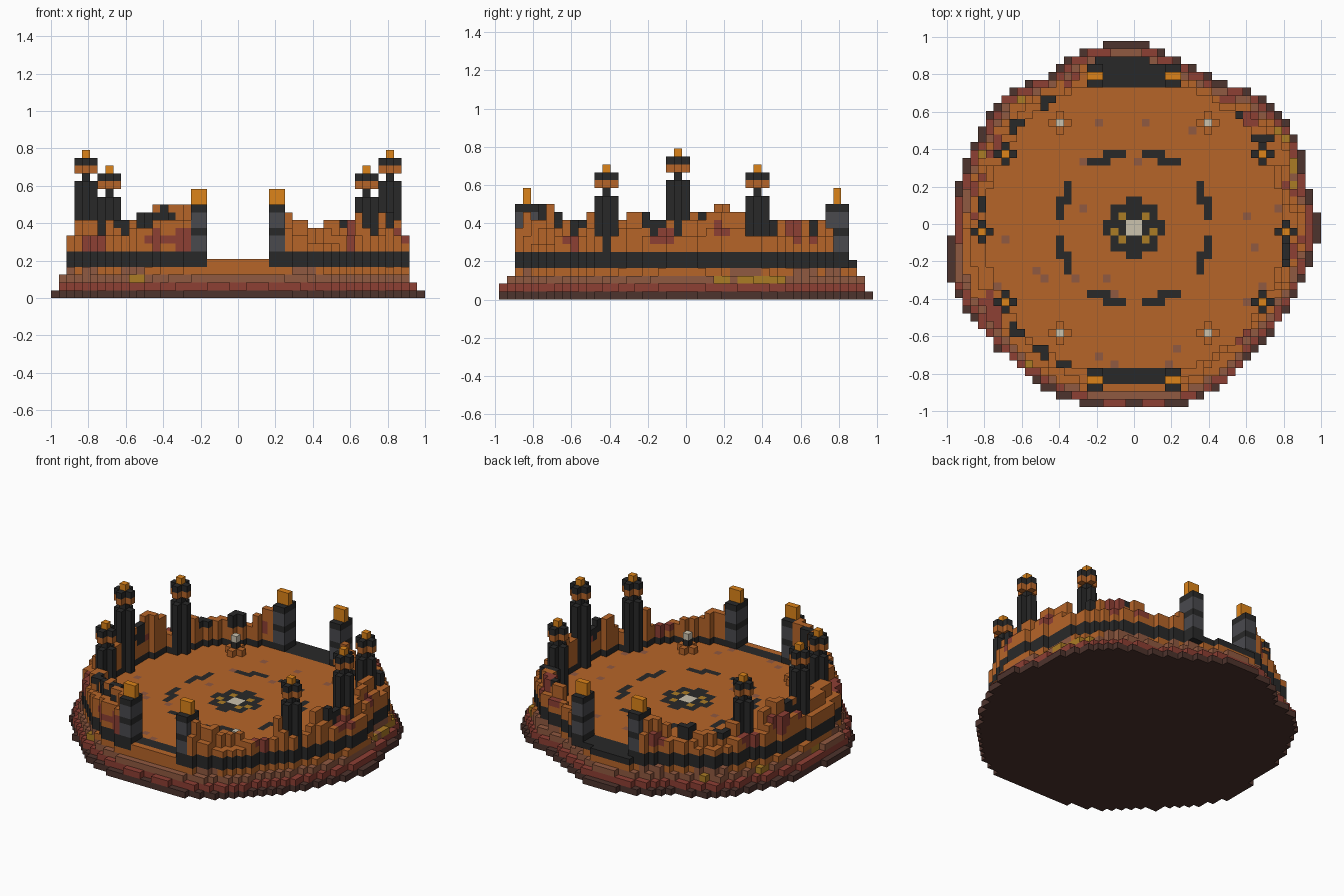
import bpy, bmesh, math, random
from mathutils import Vector

random.seed(7)
U = 1 / 24          # edge length of one block
if "Cube" in bpy.data.objects:
    bpy.data.objects.remove(bpy.data.objects["Cube"], do_unlink=True)

# Palette
PALETTE = {
    "clay_orange": (0.47, 0.13, 0.022), "charcoal": (0.022, 0.022, 0.022),
    "slate_grey": (0.068, 0.068, 0.076), "dark_brown": (0.075, 0.033, 0.026),
    "maroon": (0.27, 0.05, 0.034), "dusty_brown": (0.28, 0.1, 0.052),
    "old_gold": (0.41, 0.2, 0.018), "lamp_orange": (0.72, 0.23, 0.01),
    "pale_stone": (0.6, 0.54, 0.42)}
NAMES = list(PALETTE)
MATS = []
for name, rgb in PALETTE.items():
    m = bpy.data.materials.new(name)
    m.use_nodes = True
    m.diffuse_color = (*rgb, 1)
    bsdf = m.node_tree.nodes["Principled BSDF"]
    bsdf.inputs["Base Color"].default_value = (*rgb, 1)
    bsdf.inputs["Roughness"].default_value = 0.9
    MATS.append(m)

SIDES = [Vector(s) for s in ((1, 0, 0), (-1, 0, 0), (0, 1, 0), (0, -1, 0), (0, 0, 1), (0, 0, -1))]
taken = set()       # blocks already used by towers and posts


def build(name, cells):
    """Make one block-built object from {(i, j, k): colour}, skipping buried faces."""
    bm = bmesh.new()
    corners = {}

    def vert(p):
        key = tuple(round(c) for c in p)
        if key not in corners:
            corners[key] = bm.verts.new((key[0] * U, (key[1] - 0.5) * U, key[2] * U))
        return corners[key]

    for cell, colour in cells.items():
        mid = Vector(cell) + Vector((0.5, 0.5, 0.5))
        for n in SIDES:
            if tuple(int(a + b) for a, b in zip(cell, n)) in cells:
                continue
            a = Vector((n.y, n.z, n.x)) / 2
            b = n.cross(a)
            c = mid + n / 2
            f = bm.faces.new([vert(c + s * a + t * b) for s, t in ((1, 1), (-1, 1), (-1, -1), (1, -1))])
            f.material_index = NAMES.index(colour)
    mesh = bpy.data.meshes.new(name)
    bm.to_mesh(mesh)
    bm.free()
    for m in MATS:
        mesh.materials.append(m)
    bpy.context.collection.objects.link(bpy.data.objects.new(name, mesh))
    taken.update(cells)


# Watchtowers: plus-shaped shaft, thin neck, banded crown, lantern cap
PLUS = ((0, 0), (1, 0), (-1, 0), (0, 1), (0, -1))


def tower(name, ci, cj, shaft):
    cells = {}
    for di, dj in PLUS:
        for k in range(4, shaft):
            cells[ci + di, cj + dj, k] = "charcoal"
        cells[ci + di, cj + dj, shaft + 1] = "clay_orange"
        cells[ci + di, cj + dj, shaft + 2] = "charcoal"
    cells[ci, cj, shaft] = "charcoal"
    cells[ci, cj, shaft + 3] = "lamp_orange"
    build(name, cells)


# Gate posts: banded stone with a lamp on top
def gate_post(name, ci, cj):
    cells = {}
    for di in (0, 1):
        for dj in (-1, 0, 1):
            for k in range(4, 12):
                grey = k in (6, 7, 9, 10)
                cells[ci + di, cj + dj, k] = "slate_grey" if grey else "charcoal"
        for k in (12, 13):
            cells[ci + di, cj, k] = "lamp_orange"
    build(name, cells)


# Floor lamps: cross foot, short stem, pale light
def floor_lamp(name, ci, cj):
    cells = {(ci + di, cj + dj, 5): "clay_orange" for di, dj in PLUS}
    cells[ci, cj, 6] = "charcoal"
    cells[ci, cj, 7] = "pale_stone"
    build(name, cells)


for side, m in (("left", 1), ("right", -1)):
    tower(f"{side}_middle_tower", 19 if m > 0 else -20, -1, 15)
    for end, back in (("back", True), ("front", False)):
        tower(f"{side}_{end}_tower", 16 if m > 0 else -17, 9 if back else -10, 13)
        gate_post(f"{side}_{end}_gate_post", 4 if m > 0 else -6, 19 if back else -20)
        floor_lamp(f"{side}_{end}_floor_lamp", 9 if m > 0 else -10, 13 if back else -14)


def sample(table, angle):
    """Read a value from a table spaced evenly around the circle."""
    t = (angle % 360) / 360 * len(table)
    i = int(t) % len(table)
    return table[i] + (table[(i + 1) % len(table)] - table[i]) * (t - int(t))


def fold(n):
    return n if n >= 0 else -n - 1


# Outline radius and wall height, every 15 degrees from +x
OUTLINE = [.99, .955, 1, .985, .905, .93, 1, .99, .935, 1, .96, .97,
           .97, 1.03, .99, .97, .98, .98, .955, .98, .97, .92, .93, .955]
HEIGHT = [10, 11, 10, 10, 9.6, 11, 11, 11, 10, 9, 10, 12,
          10, 10, 10.6, 9.6, 12, 12, 11, 11, 9, 10, 11, 10.6]
GRID = []
for i in range(-24, 24):
    for j in range(-23, 24):
        x, y = i + 0.5, j + 0.5
        angle = math.degrees(math.atan2(y, x))
        GRID.append((i, j, math.hypot(x, y), angle, sample(OUTLINE, angle) * 24))


def patches(angles, radius, heights):
    """Blob centres placed around the wall."""
    return [Vector((radius * math.cos(math.radians(a)), radius * math.sin(math.radians(a)),
                    random.uniform(*heights))) for a in angles]


def in_patch(cell, blobs, size):
    return any((Vector(cell) + Vector((0.5, 0.5, 0)) - c).length < size for c in blobs)


# Stepped rock base, one colour per layer
base = {}
gold_spots = patches([random.uniform(0, 360) for _ in range(12)], 22, (2, 2))
dusty_spots = patches([random.uniform(0, 360) for _ in range(12)], 21.5, (3, 3))
for i, j, r, a, edge in GRID:
    for k, inset in enumerate((0, 0.5, 1.2, 1.7)):
        if r <= edge - inset:
            colour = ("dark_brown", "maroon", "dusty_brown", "clay_orange")[k]
            if k == 2 and in_patch((i, j, k), gold_spots, 1.1):
                colour = "old_gold"
            elif k == 3 and in_patch((i, j, k), dusty_spots, 1.9):
                colour = "dusty_brown"
            base[i, j, k] = colour
build("rock_base", base)


# Floor with a ring of dashes, a centre emblem and dark gate thresholds
def floor_colour(i, j):
    p, q = sorted((fold(i), fold(j)))
    if q == 0:
        return "pale_stone"
    if (p, q) == (1, 1) or (p == 0 and q == 2 and fold(i) == 2 and j < 0):
        return "old_gold"
    if q <= 2 or (q == 3 and p == 0):
        return "charcoal"
    if (q == 9 and 1 <= p <= 3) or (q == 8 and 3 <= p <= 5):
        return "charcoal"
    if fold(i) <= 5 and (18 <= j <= 21 or -20 <= j <= -19):
        return "charcoal"
    return "dusty_brown" if random.random() < 0.018 else "clay_orange"


INNER = 19.2
floor, wall = {}, {}
red = patches([random.uniform(0, 360) for _ in range(18)], 21, (6.5, 9))
dark = patches((124, 138, 60, 47, 33, 222, 232, 242, 307, 315, 172, 350), 19.6, (8.5, 10.5))
for i, j, r, a, edge in GRID:
    gate = fold(i) <= 5 and abs(j) > 15
    outer = min(22.2, edge - 1.8)
    if r < INNER or (gate and r <= outer):
        floor[i, j, 4] = floor_colour(i, j)
    elif r <= outer:
        # Ring wall: dark footing, rolling crest, lower outer tier
        top = round(sample(HEIGHT, a))
        if r > outer - 1:
            top -= 2
        if fold(i) > 15 and fold(j + 0) in (8, 9, 10):
            top = min(top, 8)
        for k in range(4, top):
            if (i, j, k) in taken:
                continue
            colour = "charcoal" if k < 6 else "clay_orange"
            if k >= 6 and in_patch((i, j, k), dark, 1.5):
                colour = "charcoal"
            elif k >= 6 and in_patch((i, j, k), red, 1.5):
                colour = "maroon"
            wall[i, j, k] = colour
build("arena_floor", {c: v for c, v in floor.items() if c not in taken})
build("ring_wall", wall)
